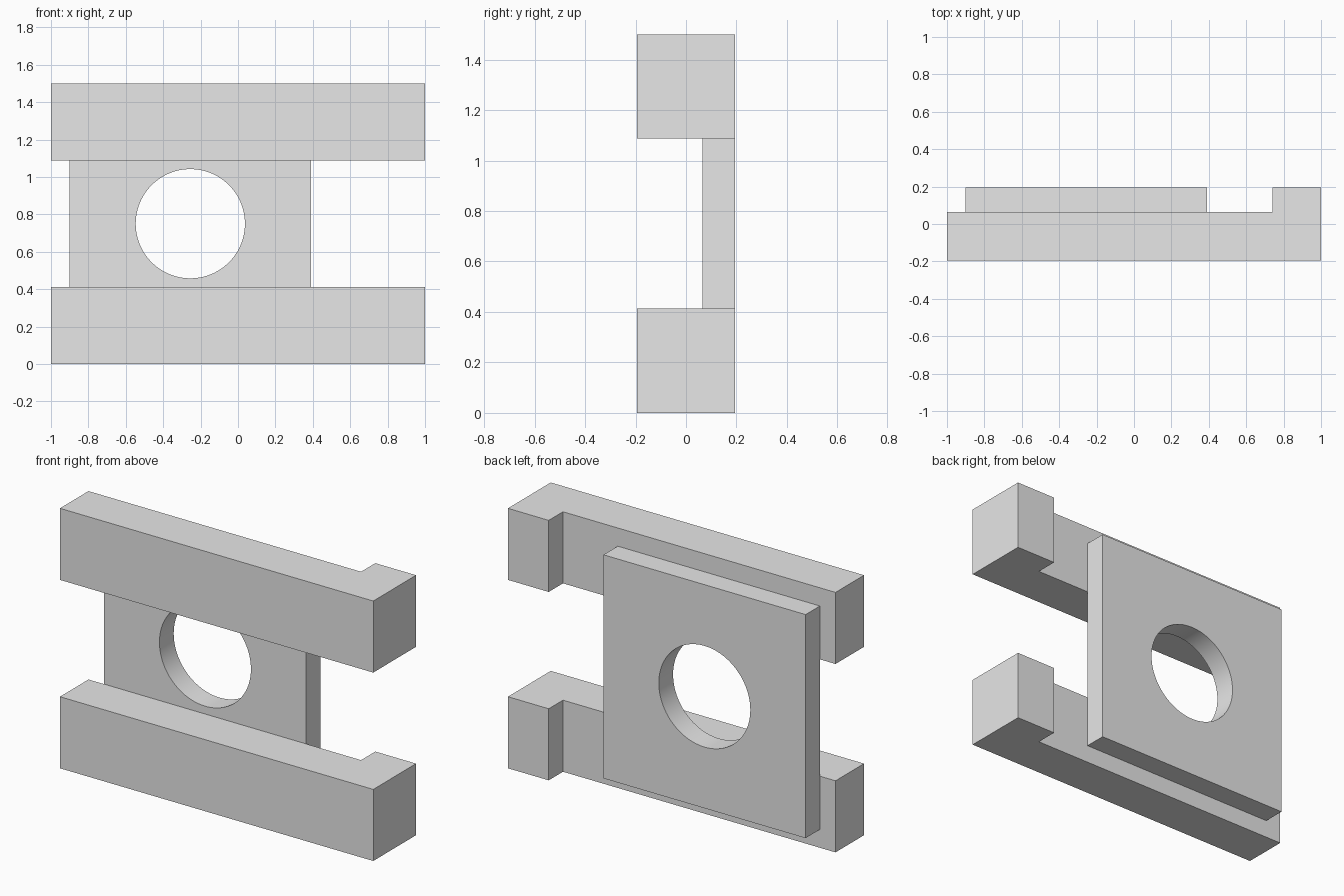
import bpy
import bmesh
import math

cube = bpy.data.objects.get("Cube")
if cube:
    bpy.data.objects.remove(cube, do_unlink=True)

grey = bpy.data.materials.new("plain_grey")
grey.use_nodes = True
colour = (0.8, 0.8, 0.8, 1)
grey.diffuse_color = colour
grey.node_tree.nodes["Principled BSDF"].inputs["Base Color"].default_value = colour

FRONT, STEP, BACK = -0.195, 0.065, 0.195


def extrude_profile(name, points, offset):
    """Fill a closed outline and extrude it along the offset vector."""
    bm = bmesh.new()
    face = bm.faces.new([bm.verts.new(p) for p in points])
    new = bmesh.ops.extrude_face_region(bm, geom=[face])["geom"]
    verts = [v for v in new if isinstance(v, bmesh.types.BMVert)]
    bmesh.ops.translate(bm, verts=verts, vec=offset)
    bmesh.ops.recalc_face_normals(bm, faces=bm.faces)
    mesh = bpy.data.meshes.new(name)
    bm.to_mesh(mesh)
    bm.free()
    mesh.materials.append(grey)
    obj = bpy.data.objects.new(name, mesh)
    bpy.context.collection.objects.link(obj)
    return obj


# Two identical L-shaped bars, each with a lug at the left end
bar_outline = [(-1, FRONT), (1, FRONT), (1, BACK), (0.74, BACK), (0.74, STEP), (-1, STEP)]
for name, base in (("lower_bar", 0), ("upper_bar", 1.087)):
    extrude_profile(name, [(x, y, base) for x, y in bar_outline], (0, 0, 0.413))

# Square plate behind the bars
cx, cz, half = -0.255, 0.75, 0.645
corners = [(-1, -1), (1, -1), (1, 1), (-1, 1)]
plate = extrude_profile("back_plate", [(cx + half * a, STEP, cz + half * b) for a, b in corners],
                        (0, BACK - STEP, 0))

# Round hole through the plate
bpy.ops.mesh.primitive_cylinder_add(vertices=96, radius=0.292, depth=1, location=(cx, 0.13, cz),
                                    rotation=(math.pi / 2, 0, 0))
cutter = bpy.context.object
cutter.name = "hole_cutter"
cutter.hide_render = True
cutter.data.materials.append(grey)
cut = plate.modifiers.new("hole", "BOOLEAN")
cut.operation = "DIFFERENCE"
cut.solver = "EXACT"
cut.object = cutter

bpy.ops.object.select_all(action="DESELECT")
plate.select_set(True)
bpy.context.view_layer.objects.active = plate
bpy.ops.object.modifier_apply(modifier=cut.name)
bpy.data.objects.remove(cutter, do_unlink=True)
bpy.ops.object.shade_smooth_by_angle(angle=math.radians(30))
